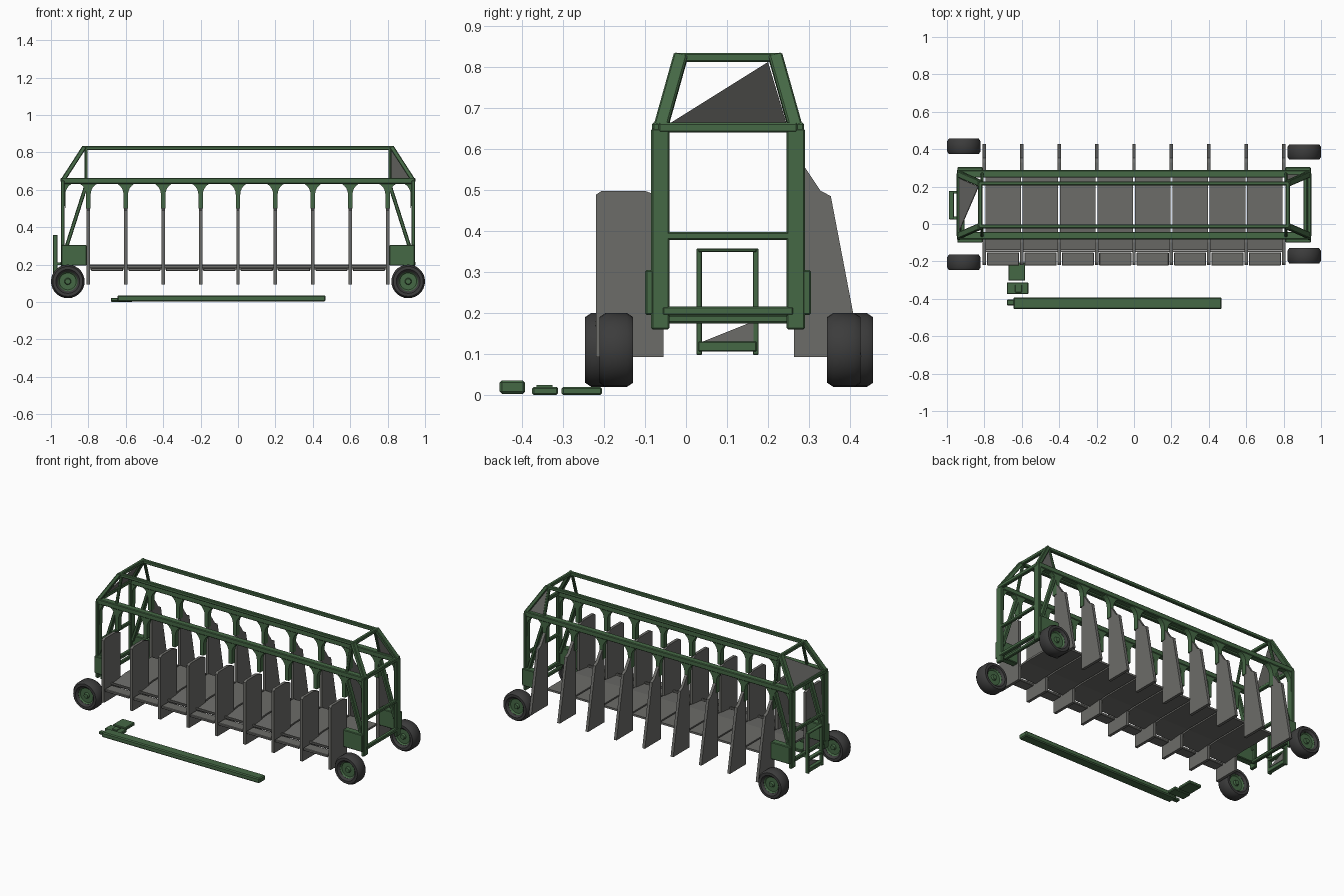
import bpy, bmesh, math
from mathutils import Vector, Matrix

cube = bpy.data.objects.get("Cube")
if cube:
    bpy.data.objects.remove(cube, do_unlink=True)


def material(name, color):
    m = bpy.data.materials.new(name)
    m.use_nodes = True
    m.diffuse_color = (*color, 1)
    bsdf = m.node_tree.nodes["Principled BSDF"]
    bsdf.inputs["Base Color"].default_value = (*color, 1)
    bsdf.inputs["Roughness"].default_value = 0.7
    return m


GREEN = material("frame green", (0.06, 0.14, 0.06))
GREY = material("panel grey", (0.15, 0.15, 0.14))
DARK = material("tyre rubber", (0.045, 0.045, 0.045))
MID = 0.1025           # centre plane of the frame
HALF = 0.165           # offset of the side walls
SIDES = (-1, 1)


def finish(name, bm, mat, bevel=0.0):
    bmesh.ops.recalc_face_normals(bm, faces=bm.faces)
    mesh = bpy.data.meshes.new(name)
    bm.to_mesh(mesh)
    bm.free()
    mesh.materials.append(mat)
    ob = bpy.data.objects.new(name, mesh)
    bpy.context.collection.objects.link(ob)
    if bevel:
        mod = ob.modifiers.new("soft edges", 'BEVEL')
        mod.width = bevel
        mod.segments = 1
    return ob


def bar(name, a, b, w, h, mat=GREEN, bevel=0.004):
    """Straight bar from a to b; w is its size along y (or x for cross bars)."""
    a, b = Vector(a), Vector(b)
    d = (b - a).normalized()
    ref = Vector((1, 0, 0)) if abs(d.y) > 0.9 else Vector((0, 1, 0))
    u = (ref - d * ref.dot(d)).normalized()
    v = d.cross(u)
    rot = Matrix((u, v, d)).transposed().to_4x4()
    size = Matrix.Diagonal((w, h, (b - a).length, 1))
    bm = bmesh.new()
    bmesh.ops.create_cube(bm, size=1, matrix=Matrix.Translation((a + b) / 2) @ rot @ size)
    return finish(name, bm, mat, bevel)


def box(name, x, y, z, mat=GREEN, bevel=0.004):
    ym, zm = sum(y) / 2, sum(z) / 2
    return bar(name, (x[0], ym, zm), (x[1], ym, zm), y[1] - y[0], z[1] - z[0], mat, bevel)


def plate(name, points, push, mat, bevel=0.0):
    """Flat outline given in space, thickened along the push vector."""
    push = Vector(push)
    bm = bmesh.new()
    f = bm.faces.new([bm.verts.new(Vector(p) - push / 2) for p in points])
    new = bmesh.ops.extrude_face_region(bm, geom=[f])["geom"]
    bmesh.ops.translate(bm, verts=[v for v in new if isinstance(v, bmesh.types.BMVert)], vec=push)
    return finish(name, bm, mat, bevel)


def lathe(name, profile, centre, mat):
    """Spin (radius, y) pairs about the y axis."""
    bm = bmesh.new()
    vs = [bm.verts.new((r, 0, 0)) for r, y in profile]
    for v, (r, y) in zip(vs, profile):
        v.co.y = y
    es = [bm.edges.new(p) for p in zip(vs, vs[1:])]
    bmesh.ops.spin(bm, geom=vs + es, axis=(0, 1, 0), cent=(0, 0, 0), angle=math.tau, steps=28)
    bmesh.ops.remove_doubles(bm, verts=bm.verts, dist=1e-5)
    bmesh.ops.translate(bm, verts=bm.verts, vec=centre)
    ob = finish(name, bm, mat)
    bpy.ops.object.select_all(action='DESELECT')
    ob.select_set(True)
    bpy.context.view_layer.objects.active = ob
    bpy.ops.object.shade_smooth_by_angle(angle=math.radians(35))
    return ob


def arch_bracket(x0, y, sides):
    """Post top flaring into the rail with quarter-round fillets."""
    r, n, half = 0.065, 6, 0.012
    arc = [(half + r - r * math.cos(t), 0.575 + r * math.sin(t))
           for t in (math.pi / 2 * i / n for i in range(n + 1))]
    right = [(half, 0.5)] + arc if 1 in sides else [(half / 2, 0.575), (half / 2, 0.64)]
    left = [(half, 0.5)] + arc if -1 in sides else [(half / 2, 0.575), (half / 2, 0.64)]
    outline = right + [(-px, pz) for px, pz in reversed(left)]
    plate("arch_bracket", [(x0 + px, y, pz) for px, pz in outline], (0, 0.032, 0), GREEN)


# Side walls: rails, hipped roof frame, arches
for s in SIDES:
    y, yt = MID + s * HALF, MID + s * 0.115
    bar("side_rail", (-0.945, y, 0.648), (0.945, y, 0.648), 0.04, 0.032)
    bar("roof_rail", (-0.83, yt, 0.823), (0.83, yt, 0.823), 0.022, 0.022)
    for i in range(9):
        arch_bracket(-0.8 + 0.2 * i, y, SIDES)
    for e in SIDES:
        arch_bracket(e * 0.935, y, (-e,))
        bar("corner_post", (e * 0.937, y, 0.16), (e * 0.937, y, 0.65), 0.045, 0.02)
        bar("corner_brace", (e * 0.925, y, 0.27), (e * 0.81, y, 0.63), 0.032, 0.02)
        bar("roof_hip", (e * 0.937, y, 0.65), (e * 0.822, yt, 0.828), 0.034, 0.024)
        bar("roof_strut", (e * 0.812, y, 0.655), (e * 0.812, yt, 0.82), 0.018, 0.016)
        yb = MID + s * 0.18
        box("wheel_mount", sorted((e * 0.81, e * 0.945)), (yb - 0.022, yb + 0.022), (0.195, 0.305))

# End frames
for e in SIDES:
    for x, z, reach, w, h in ((0.937, 0.652, 0.17, 0.022, 0.024), (0.822, 0.823, 0.12, 0.022, 0.022),
                              (0.937, 0.388, 0.15, 0.02, 0.02), (0.937, 0.205, 0.16, 0.024, 0.022),
                              (0.915, 0.185, 0.15, 0.02, 0.02)):
        bar("end_crossbar", (e * x, MID - reach, z), (e * x, MID + reach, z), w, h)

# Remaining gable panes
plate("end_pane", [(-0.935, -0.04, 0.662), (-0.935, 0.245, 0.662), (-0.832, 0.2, 0.812)],
      (0.004, 0, 0), GREY)
plate("side_pane", [(0.81, 0.265, 0.66), (0.92, 0.265, 0.66), (0.815, 0.22, 0.82)],
      (0, 0.004, 0), GREY)

# Divider plates, front and back
front_outline = [(-0.055, 0.093), (-0.22, 0.093), (-0.22, 0.488), (-0.205, 0.498),
                 (-0.1, 0.498), (-0.055, 0.48)]
back_outline = [(0.263, 0.093), (0.428, 0.093), (0.353, 0.485), (0.328, 0.498),
                (0.29, 0.555), (0.263, 0.58)]
for i in range(9):
    x = -0.8 + 0.2 * i
    for name, outline in (("front_divider", front_outline), ("back_divider", back_outline)):
        plate(name, [(x, y, z) for y, z in outline], (0.018, 0, 0), GREY)

# Floor panels, each dipping at the front, with a hinged flap
floor_outline = [(0.265, 0.2), (0.0, 0.2), (-0.14, 0.185), (-0.14, 0.175), (0.0, 0.188), (0.265, 0.188)]
for i in range(8):
    x = -0.7 + 0.2 * i
    plate("floor_panel", [(x, y, z) for y, z in floor_outline], (0.19, 0, 0), GREY)
    box("front_flap", (x - 0.086, x + 0.086), (-0.222, -0.152), (0.166, 0.182), GREY, 0.003)
bar("flap_rod", (-0.8, -0.146, 0.19), (0.8, -0.146, 0.19), 0.01, 0.01, GREY, 0)

# Wheels
tyre = [(0.052, -0.028), (0.064, -0.041), (0.08, -0.041), (0.09, -0.026), (0.09, 0.026),
        (0.08, 0.041), (0.064, 0.041), (0.052, 0.028), (0.052, -0.028)]
hub = [(0, -0.03), (0.014, -0.03), (0.018, -0.018), (0.045, -0.018), (0.053, -0.028),
       (0.053, 0.028), (0.045, 0.018), (0.018, 0.018), (0.014, 0.03), (0, 0.03)]
for x, y in ((-0.91, -0.205), (-0.91, 0.415), (0.91, -0.17), (0.91, 0.385)):
    lathe("tyre", tyre, (x, y, 0.11), DARK)
    lathe("wheel_hub", hub, (x, y, 0.11), GREEN)

# Boarding ladder on the right end
for y in (0.032, 0.17):
    bar("ladder_rail", (-0.977, y, 0.098), (-0.977, y, 0.357), 0.014, 0.022, GREEN, 0.002)
    bar("ladder_bracket", (-0.977, y, 0.205), (-0.93, y, 0.205), 0.014, 0.014, GREEN, 0)
for z, h in ((0.353, 0.008), (0.118, 0.024), (0.185, 0.014)):
    bar("ladder_rung", (-0.977, 0.03, z), (-0.977, 0.172, z), 0.026, h, GREEN, 0.002)
plate("ladder_pane", [(-0.965, 0.04, 0.13), (-0.965, 0.165, 0.13), (-0.965, 0.165, 0.18)],
      (0.003, 0, 0), GREY)

# Loose drawbar parts lying on the ground
box("loose_beam", (-0.645, 0.468), (-0.455, -0.392), (0.003, 0.036), GREEN, 0.006)
box("loose_beam_tip", (-0.68, -0.64), (-0.435, -0.405), (0.005, 0.022))
box("loose_block", (-0.68, -0.565), (-0.375, -0.312), (0.0, 0.02))
box("loose_block_cap", (-0.635, -0.6), (-0.365, -0.325), (0.018, 0.025), GREEN, 0.001)
box("loose_plate", (-0.672, -0.582), (-0.303, -0.205), (0.0, 0.02))
